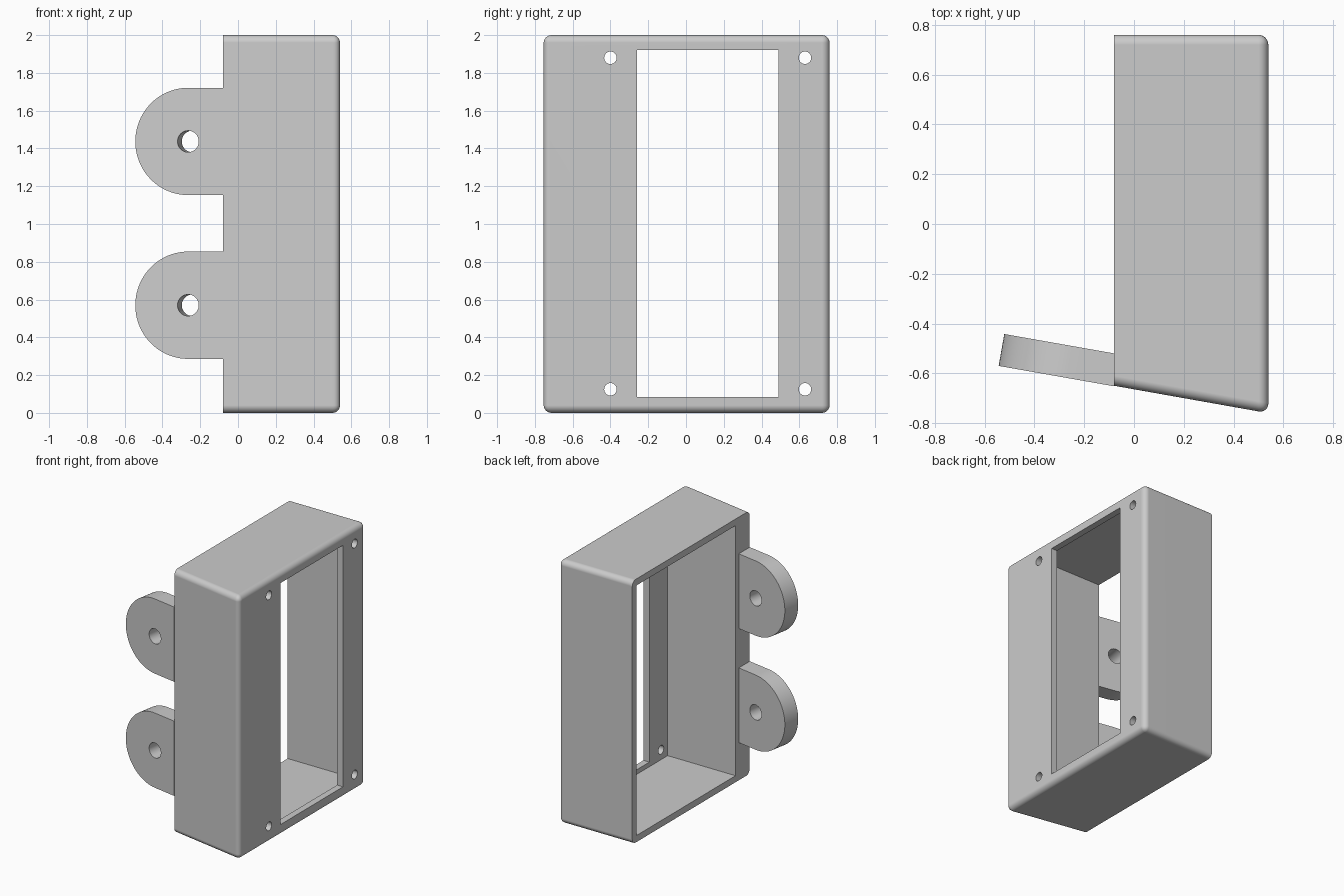
import bpy, bmesh, math
from mathutils import Matrix, Vector

if "Cube" in bpy.data.objects:
    bpy.data.objects.remove(bpy.data.objects["Cube"], do_unlink=True)

grey = bpy.data.materials.new("plain_grey")
grey.use_nodes = True
grey.diffuse_color = (0.6, 0.6, 0.6, 1)
grey.node_tree.nodes["Principled BSDF"].inputs["Base Color"].default_value = (0.6, 0.6, 0.6, 1)

RIM_X, PANEL_X = -0.08, 0.54
SLOPE = math.radians(10)
HEIGHT = 2.0


def make_object(name, bm):
    bmesh.ops.recalc_face_normals(bm, faces=bm.faces)
    mesh = bpy.data.meshes.new(name)
    bm.to_mesh(mesh)
    bm.free()
    mesh.materials.append(grey)
    obj = bpy.data.objects.new(name, mesh)
    bpy.context.collection.objects.link(obj)
    return obj


def loft(bottom, top):
    """Closed prism between two matching outlines."""
    bm = bmesh.new()
    a = [bm.verts.new(p) for p in bottom]
    b = [bm.verts.new(p) for p in top]
    bm.faces.new(a)
    bm.faces.new(b)
    for i in range(len(a)):
        j = (i + 1) % len(a)
        bm.faces.new((a[i], a[j], b[j], b[i]))
    return bm


def box(name, low, high):
    low, high = Vector(low), Vector(high)
    bm = bmesh.new()
    bmesh.ops.create_cube(bm, size=1, matrix=Matrix.Translation((low + high) / 2)
                          @ Matrix.Diagonal((*(high - low), 1)))
    return make_object(name, bm)


def rod(name, centre, direction, radius, length):
    bm = bmesh.new()
    turn = Vector(direction).to_track_quat("Z", "Y").to_matrix().to_4x4()
    bmesh.ops.create_cone(bm, cap_ends=True, segments=40, radius1=radius, radius2=radius,
                          depth=length, matrix=Matrix.Translation(centre) @ turn)
    return make_object(name, bm)


def apply(obj, modifier):
    bpy.context.view_layer.objects.active = obj
    bpy.ops.object.modifier_apply(modifier=modifier.name)


def cut(obj, cutter):
    mod = obj.modifiers.new("cut", "BOOLEAN")
    mod.operation, mod.solver, mod.object = "DIFFERENCE", "EXACT", cutter
    apply(obj, mod)
    bpy.data.objects.remove(cutter, do_unlink=True)


def finish(obj):
    bpy.ops.object.select_all(action="DESELECT")
    obj.select_set(True)
    bpy.context.view_layer.objects.active = obj
    bpy.ops.object.shade_smooth_by_angle(angle=math.radians(30))
    mod = obj.modifiers.new("flat_faces", "WEIGHTED_NORMAL")
    mod.keep_sharp = True


# Housing: slanted front wall, every edge rounded except the open rim
outline = [(RIM_X, -0.65), (PANEL_X, -0.76), (PANEL_X, 0.76), (RIM_X, 0.76)]
bm = loft([(x, y, 0) for x, y in outline], [(x, y, HEIGHT) for x, y in outline])
bmesh.ops.recalc_face_normals(bm, faces=bm.faces)
round_edges = [e for e in bm.edges if max(v.co.x for v in e.verts) > RIM_X + 0.01]
bmesh.ops.bevel(bm, geom=round_edges, offset=0.04, segments=6, profile=0.5, affect="EDGES")
housing = make_object("housing", bm)

# Cavity, window and screw holes
cut(housing, box("cavity_cutter", (RIM_X - 0.2, -0.48, 0.05), (PANEL_X - 0.05, 0.71, 1.95)))
cut(housing, box("window_cutter", (0.4, -0.26, 0.085), (0.7, 0.49, 1.92)))
for y in (-0.4, 0.63):
    for z in (0.125, 1.88):
        cut(housing, rod("screw_cutter", (PANEL_X, y, z), (1, 0, 0), 0.033, 0.3))
finish(housing)

# Mounting tabs: rounded ears continuing the slanted wall
along = Vector((-math.cos(SLOPE), math.sin(SLOPE), 0))
inward = Vector((math.sin(SLOPE), math.cos(SLOPE), 0))
corner = Vector((RIM_X, -0.652, 0))
THICK, RADIUS, REACH = 0.13, 0.284, 0.187
for name, z in (("lower_tab", 0.57), ("upper_tab", 1.437)):
    centre = corner + along * REACH + Vector((0, 0, z))
    arc = [centre + along * RADIUS * math.cos(t) + Vector((0, 0, RADIUS * math.sin(t)))
           for t in (math.pi * (i / 40 - 0.5) for i in range(41))]
    root = [corner + Vector((0, 0, z + side * RADIUS)) for side in (1, -1)]
    slide = along * THICK * math.tan(SLOPE)
    outer = arc + root
    inner = [p + inward * THICK for p in arc] + [p + inward * THICK + slide for p in root]
    tab = make_object(name, loft(outer, inner))
    cut(tab, rod("bolt_cutter", centre, inward, 0.057, 0.6))
    finish(tab)
